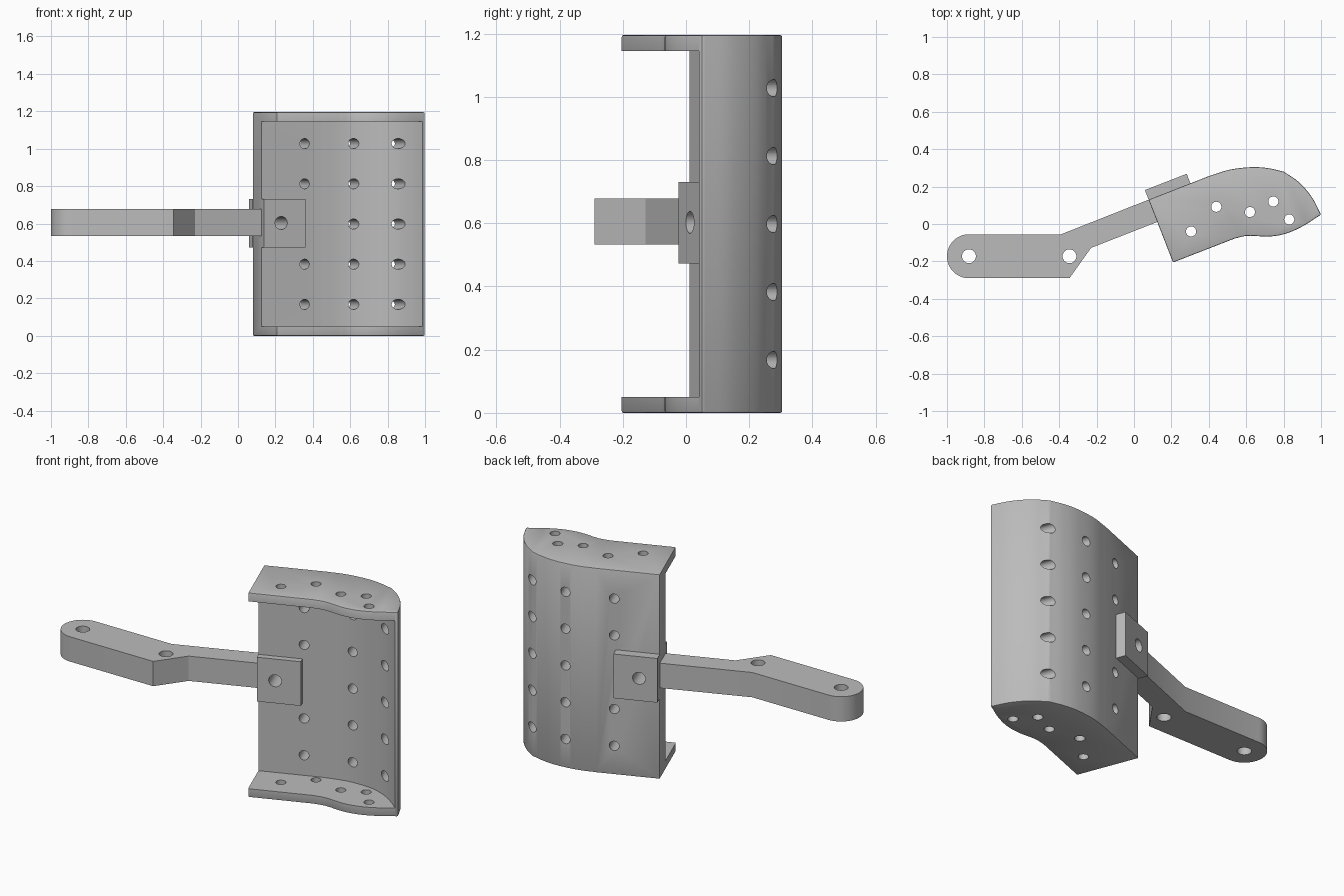
import bpy
import bmesh
import math
from mathutils import Vector, Matrix

cube = bpy.data.objects.get("Cube")
if cube:
    bpy.data.objects.remove(cube, do_unlink=True)

grey = bpy.data.materials.new("matte_grey")
grey.use_nodes = True
grey.diffuse_color = (0.5, 0.5, 0.5, 1)
grey.node_tree.nodes["Principled BSDF"].inputs["Base Color"].default_value = (0.5, 0.5, 0.5, 1)

# Wall frame: ALONG runs along the flat of the wall, ACROSS goes through it to the front
CORNER = Vector((0.078, 0.13))
ALONG = Vector((0.932, 0.363))
ACROSS = Vector((0.363, -0.932))
WALL = 0.128
HEIGHT = 1.195
MID = HEIGHT / 2


def on_wall(s, t):
    return CORNER + ALONG * s + ACROSS * t


def spline(points, steps=8):
    """Smooth curve through the points."""
    p = [Vector(q) for q in points]
    p = [2 * p[0] - p[1]] + p + [2 * p[-1] - p[-2]]
    out = []
    for a, b, c, d in zip(p, p[1:], p[2:], p[3:]):
        for i in range(steps):
            t = i / steps
            out.append(0.5 * (2 * b + (c - a) * t + (2 * a - 5 * b + 4 * c - d) * t ** 2
                              + (3 * b - a - 3 * c + d) * t ** 3))
    return out + [p[-2]]


def finish(bm, name):
    bmesh.ops.recalc_face_normals(bm, faces=bm.faces)
    mesh = bpy.data.meshes.new(name)
    bm.to_mesh(mesh)
    bm.free()
    mesh.materials.append(grey)
    obj = bpy.data.objects.new(name, mesh)
    bpy.context.collection.objects.link(obj)
    return obj


def prism(name, outline, z0, z1):
    bm = bmesh.new()
    face = bm.faces.new([bm.verts.new((p[0], p[1], z0)) for p in outline])
    ext = bmesh.ops.extrude_face_region(bm, geom=[face])["geom"]
    verts = [v for v in ext if isinstance(v, bmesh.types.BMVert)]
    bmesh.ops.translate(bm, verts=verts, vec=(0, 0, z1 - z0))
    return finish(bm, name)


def drills(name, places, axis, radius, depth):
    """One cutter holding a cylinder at each place."""
    bm = bmesh.new()
    turn = Vector((0, 0, 1)).rotation_difference(Vector(axis)).to_matrix().to_4x4()
    for place in places:
        bmesh.ops.create_cone(bm, cap_ends=True, segments=32, radius1=radius, radius2=radius,
                              depth=depth, matrix=Matrix.Translation(place) @ turn)
    return finish(bm, name)


def apply_all(obj):
    bpy.context.view_layer.objects.active = obj
    for m in list(obj.modifiers):
        bpy.ops.object.modifier_apply(modifier=m.name)


def cut(obj, cutter, keep=False):
    mod = obj.modifiers.new("cut", 'BOOLEAN')
    mod.operation = 'DIFFERENCE'
    mod.solver = 'EXACT'
    mod.object = cutter
    apply_all(obj)
    if not keep:
        bpy.data.objects.remove(cutter, do_unlink=True)


# Curved shell: full outline, rims eased, then hollowed from the front
back = [CORNER] + spline([(0.40, 0.256), (0.51, 0.29), (0.63, 0.304), (0.72, 0.298), (0.80, 0.28)])
nose = spline([(0.80, 0.28), (0.88, 0.225), (0.95, 0.145), (1.0, 0.05)])[1:]
front = spline([(1.0, 0.05), (0.90, -0.013), (0.81, -0.052), (0.72, -0.067),
                (0.61, -0.063), (0.54, -0.077)])[1:] + [on_wall(0, 0.36)]
shell = prism("curved_shell", back + nose + front, 0, HEIGHT)
ease = shell.modifiers.new("ease", 'BEVEL')
ease.width = 0.006
ease.segments = 2
ease.limit_method = 'ANGLE'
ease.angle_limit = math.radians(60)
apply_all(shell)

inner = [on_wall(-0.2, WALL)] + spline([on_wall(0.34, WALL), (0.54, 0.164), (0.63, 0.178),
                                        (0.75, 0.173), (0.85, 0.138), (0.93, 0.088), (0.988, 0.04)])
pocket = prism("pocket_cutter", inner + [Vector((1.1, -0.05)), Vector((1.1, -0.5)), Vector((-0.1, -0.5))],
               0.05, HEIGHT - 0.05)
cut(shell, pocket)

# Rows of holes through the wall; the middle of the first column is under the clamp
columns = [(0.31, 0.22), (0.57, 0.30), (0.80, 0.28)]
rows = [MID + d for d in (-0.43, -0.215, 0, 0.215, 0.43)]
places = [(*(Vector(c) + ACROSS * 0.06), z) for i, c in enumerate(columns)
          for j, z in enumerate(rows) if (i, j) != (0, 2)]
cut(shell, drills("wall_drills", places, (*ACROSS, 0), 0.027, 0.4))

# Holes through both end caps
caps = [(0.305, -0.04), (0.44, 0.092), (0.62, 0.064), (0.745, 0.12), (0.83, 0.024)]
cut(shell, drills("cap_drills", [(x, y, MID) for x, y in caps], (0, 0, 1), 0.027, 2))

# Clamp plates on both sides of the wall, with one bolt hole through everything
plates = []
for name, t0, t1 in (("back_clamp_plate", -0.055, 0), ("front_clamp_plate", WALL, WALL + 0.037)):
    outline = [on_wall(0, t0), on_wall(0.24, t0), on_wall(0.24, t1), on_wall(0, t1)]
    plates.append(prism(name, outline, 0.472, 0.73))
bolt = drills("bolt_drill", [(*on_wall(0.1, 0.06), 0.603)], (*ACROSS, 0), 0.035, 0.6)
for part in [shell] + plates:
    cut(part, bolt, keep=True)
bpy.data.objects.remove(bolt, do_unlink=True)

# Cranked arm with a rounded end and two pivot holes
R = 0.1175
pivots = [(-0.8825, -0.1725), (-0.345, -0.1725)]
turns = [math.pi / 2 + math.pi * i / 24 for i in range(25)]
round_end = [Vector((pivots[0][0] + R * math.cos(a), pivots[0][1] + R * math.sin(a))) for a in turns]
arm = prism("cranked_arm", round_end + [Vector((-0.345, -0.29)), Vector((-0.23, -0.128)),
                                        on_wall(0, WALL), on_wall(0, 0), Vector((-0.39, -0.055))],
            0.533, 0.678)
cut(arm, drills("pivot_drills", [(x, y, 0.6) for x, y in pivots], (0, 0, 1), 0.037, 1))

# Smooth the curves, keep the edges crisp
bpy.ops.object.select_all(action='DESELECT')
for part in [shell, arm] + plates:
    part.select_set(True)
bpy.context.view_layer.objects.active = shell
bpy.ops.object.shade_smooth_by_angle(angle=math.radians(30))
